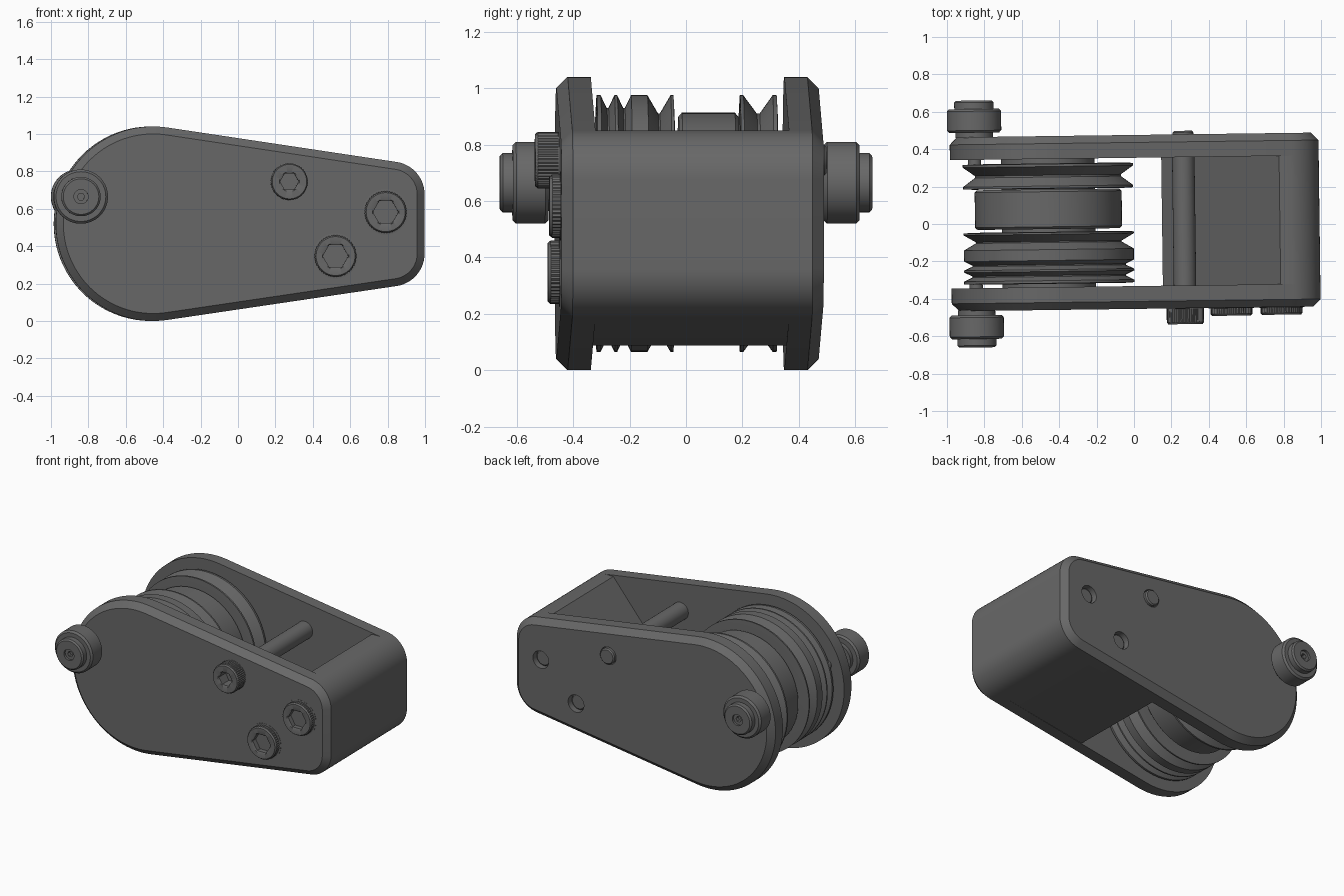
import bpy, bmesh
from math import sin, cos, pi, radians
from mathutils import Matrix

if "Cube" in bpy.data.objects:
    bpy.data.objects.remove(bpy.data.objects["Cube"])

# The whole assembly sits very slightly turned about z
PLACE = Matrix.Translation((0, 0.011, 0)) @ Matrix.Rotation(radians(0.75), 4, 'Z')

DARK = bpy.data.materials.new("dark_grey")
DARK.diffuse_color = (0.138, 0.138, 0.138, 1)
DARK.use_nodes = True
DARK.node_tree.nodes["Principled BSDF"].inputs["Base Color"].default_value = DARK.diffuse_color


def smooth(ob):
    bpy.ops.object.select_all(action='DESELECT')
    ob.select_set(True)
    bpy.context.view_layer.objects.active = ob
    bpy.ops.object.shade_smooth_by_angle(angle=radians(30))


def finish(name, bm):
    bmesh.ops.recalc_face_normals(bm, faces=bm.faces)
    me = bpy.data.meshes.new(name)
    bm.to_mesh(me)
    bm.free()
    me.materials.append(DARK)
    ob = bpy.data.objects.new(name, me)
    bpy.context.collection.objects.link(ob)
    ob.matrix_world = PLACE
    smooth(ob)
    return ob


def loft(name, rings):
    """Skin equal-length rings of points and cap both ends."""
    bm = bmesh.new()
    vs = [[bm.verts.new(p) for p in ring] for ring in rings]
    n = len(vs[0])
    for a, b in zip(vs, vs[1:]):
        for i in range(n):
            j = (i + 1) % n
            bm.faces.new((a[i], a[j], b[j], b[i]))
    bm.faces.new(vs[0])
    bm.faces.new(vs[-1])
    return finish(name, bm)


def turned(name, x, z, profile, s=1, n=72):
    """Turn (radius, y[, shape]) steps about a y axis; s=-1 mirrors to the front."""
    def radius(r, shape, i):
        a = 2 * pi * i / n
        if shape == 'hex':
            return r * cos(pi / 6) / cos((a % (pi / 3)) - pi / 6)
        if shape == 'knurl':
            return r if i % 2 else r * 0.965
        return r
    rings = []
    for r, y, *shape in profile:
        k = shape[0] if shape else ''
        rings.append([(x + radius(r, k, i) * cos(2 * pi * i / n), s * y,
                       z + radius(r, k, i) * sin(2 * pi * i / n)) for i in range(n)])
    return loft(name, rings)


def arc(cx, cz, r, a0, a1, n):
    return [(cx + r * cos(radians(a0 + (a1 - a0) * i / n)),
             cz + r * sin(radians(a0 + (a1 - a0) * i / n))) for i in range(n + 1)]


def corners(inset=0):
    return (arc(0.817, 0.36, 0.175 - inset, -81.5, 0, 12)
            + arc(0.817, 0.677, 0.175 - inset, 0, 81.5, 12))


def outline(inset=0):
    return arc(-0.46, 0.52, 0.52 - inset, 81.5, 278.5, 56) + corners(inset)


def at_y(points, y):
    return [(x, y, z) for x, z in points]


# Side plates with chamfered outer rim
plates = {}
for side, s in (("front", -1), ("back", 1)):
    plates[side] = loft(side + "_side_plate", [
        at_y(outline(), s * 0.343), at_y(outline(), s * 0.425),
        at_y(outline(0.04), s * 0.465)])

# Wedge-shaped block joining the plates
wedge = [(0.15, 0.088)] + corners() + [(0.78, 0.85)]
loft("joining_block", [at_y(wedge, -0.345), at_y(wedge, 0.345)])

# Pulley stack on a common hub
R = 0.455
PX, PZ = -0.457, 0.52
turned("pulley_hub", PX, PZ, [(0.25, -0.345), (0.25, 0.345)])
turned("front_grooved_pulley", PX, PZ, [
    (0.40, -0.325), (R, -0.322), (R, -0.308), (0.41, -0.286), (0.41, -0.28),
    (R, -0.259), (R, -0.249), (0.41, -0.228), (0.41, -0.222), (R, -0.2),
    (R, -0.142), (0.39, -0.104), (0.39, -0.098), (R, -0.06), (R, -0.05),
    (0.40, -0.047)], n=96)
turned("back_grooved_pulley", PX, PZ, [
    (0.40, 0.183), (R, 0.186), (R, 0.198), (0.39, 0.246), (0.39, 0.256),
    (R, 0.302), (R, 0.316), (0.40, 0.319)], n=96)
turned("centre_drum", PX, PZ, [
    (0.38, -0.032), (0.393, -0.02), (0.393, 0.168), (0.38, 0.18)], n=96)

# Guide rollers on the outside, with spacer, screw head and inner nut
for side, s in (("front", -1), ("back", 1)):
    x, z = -0.848, 0.665
    turned(side + "_roller_spacer", x, z, [(0.1, 0.46), (0.1, 0.495)], s)
    turned(side + "_guide_roller", x, z, [
        (0.133, 0.488), (0.145, 0.5), (0.145, 0.603), (0.133, 0.615)], s)
    turned(side + "_roller_screw", x, z, [
        (0.105, 0.61), (0.105, 0.65), (0.095, 0.66), (0.038, 0.66),
        (0.038, 0.645), (0.02, 0.645, 'hex'), (0.02, 0.62, 'hex')], s)
    turned(side + "_roller_nut", x, z, [(0.035, 0.35), (0.035, 0.315)], s)

# Knurled socket screws: name, x, z, seat radius, head radius, height, socket radius
SCREWS = (("cross_bolt", 0.268, 0.745, 0.1, 0.1, 0.55, 0.05),
          ("corner_bolt", 0.783, 0.582, 0.122, 0.113, 0.506, 0.068),
          ("lower_bolt", 0.515, 0.347, 0.122, 0.113, 0.508, 0.068))
cutters = []
for name, x, z, seat, r, top, hole in SCREWS:
    turned(name + "_head", x, z, [
        (seat, 0.455), (seat, 0.467), (r, 0.468, 'knurl'), (r, top - 0.01, 'knurl'),
        (r * 0.92, top), (hole + 0.003, top), (hole, top - 0.005, 'hex'),
        (hole, 0.47, 'hex')], -1, n=96)
    cut = turned(name + "_hole_cutter", x, z, [(0.06, 0.42), (0.06, 0.5)], n=48)
    mod = plates["back"].modifiers.new("hole", 'BOOLEAN')
    mod.object, mod.operation, mod.solver = cut, 'DIFFERENCE', 'EXACT'
    cutters.append(cut)

# Bake the bolt holes into the back plate and shade it again
bpy.context.view_layer.update()
deps = bpy.context.evaluated_depsgraph_get()
baked = bpy.data.meshes.new_from_object(plates["back"].evaluated_get(deps))
plates["back"].modifiers.clear()
plates["back"].data = baked
for c in cutters:
    bpy.data.objects.remove(c)
for attr in ("sharp_edge", "custom_normal"):
    if attr in baked.attributes:
        baked.attributes.remove(baked.attributes[attr])
smooth(plates["back"])

# Bolt shafts: the long one crosses the gap, the others end in the holes
turned("cross_bolt_shaft", 0.268, 0.745, [
    (0.06, -0.36), (0.06, 0.345), (0.055, 0.35), (0.055, 0.476), (0.047, 0.484)], n=48)
for name, x, z in (("corner", 0.783, 0.582), ("lower", 0.515, 0.347)):
    turned(name + "_bolt_shaft", x, z, [(0.054, 0.4), (0.054, 0.43), (0.047, 0.435)], n=48)
